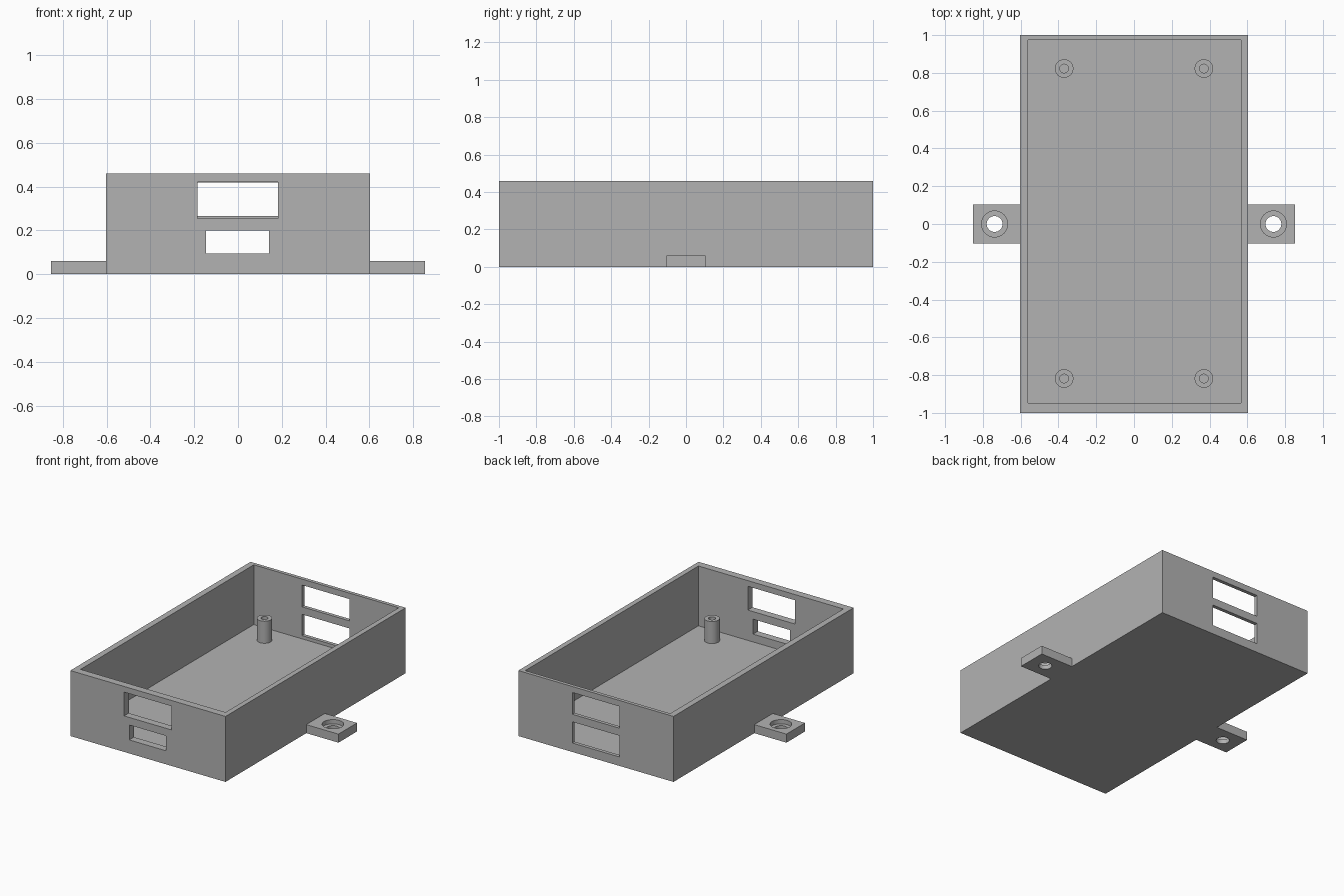
import bpy, bmesh, math

cube = bpy.data.objects.get("Cube")
if cube:
    bpy.data.objects.remove(cube, do_unlink=True)

# One plain grey plastic
GREY = (0.45, 0.45, 0.45, 1)
plastic = bpy.data.materials.new("grey_plastic")
plastic.use_nodes = True
plastic.diffuse_color = GREY
plastic.node_tree.nodes["Principled BSDF"].inputs["Base Color"].default_value = GREY


def finish(bm, name):
    bmesh.ops.recalc_face_normals(bm, faces=bm.faces)
    mesh = bpy.data.meshes.new(name)
    bm.to_mesh(mesh)
    bm.free()
    mesh.materials.append(plastic)
    obj = bpy.data.objects.new(name, mesh)
    bpy.context.collection.objects.link(obj)
    return obj


def box(name, x, y, z):
    """Box from (min, max) pairs along each axis."""
    bm = bmesh.new()
    bmesh.ops.create_cube(bm, size=1)
    for v in bm.verts:
        v.co = [r[0] if c < 0 else r[1] for c, r in zip(v.co, (x, y, z))]
    return finish(bm, name)


def lathe(name, profile, place, steps=48):
    """Turn a closed (radius, height) outline round the vertical axis."""
    bm = bmesh.new()
    rings = []
    for i in range(steps):
        a = math.tau * i / steps
        rings.append([bm.verts.new((r * math.cos(a), r * math.sin(a), z)) for r, z in profile])
    n = len(profile)
    for i in range(steps):
        p, q = rings[i], rings[(i + 1) % steps]
        for j in range(n):
            k = (j + 1) % n
            bm.faces.new((p[j], q[j], q[k], p[k]))
    bmesh.ops.remove_doubles(bm, verts=bm.verts, dist=1e-5)
    obj = finish(bm, name)
    obj.location = place
    return obj


def activate(obj):
    bpy.ops.object.select_all(action="DESELECT")
    obj.select_set(True)
    bpy.context.view_layer.objects.active = obj


def cut(target, cutter):
    cutter.hide_render = True
    bpy.context.view_layer.update()
    activate(target)
    mod = target.modifiers.new("cut", "BOOLEAN")
    mod.operation = "DIFFERENCE"
    mod.solver = "EXACT"
    mod.object = cutter
    bpy.ops.object.modifier_apply(modifier=mod.name)
    bpy.data.objects.remove(cutter, do_unlink=True)


def smooth(obj):
    activate(obj)
    bpy.ops.object.shade_smooth_by_angle(angle=math.radians(30))


HEIGHT, FLOOR, SIDE, TAB = 0.46, 0.04, 0.603, 0.06

# Open tray with uneven wall thickness
tray = box("tray", (-SIDE, SIDE), (-1, 1), (0, HEIGHT))
cut(tray, box("cavity", (-0.56, 0.567), (-0.948, 0.975), (FLOOR, 1)))

# Port windows in the front and back walls
front, back = (-1.1, -0.9), (0.9, 1.1)
windows = [
    ((-0.185, 0.183), front, (0.253, 0.42)),
    ((-0.145, 0.142), front, (0.095, 0.20)),
    ((-0.185, 0.183), back, (0.265, 0.418)),
    ((-0.185, 0.183), back, (0.063, 0.212)),
]
for w in windows:
    cut(tray, box("window_cutter", *w))

# Hollow board posts in the corners
post = [(0.023, 0), (0.049, 0), (0.049, 0.155), (0.023, 0.155)]
for x, side in ((-0.37, "right"), (0.37, "left")):
    for y, end in ((-0.818, "front"), (0.823, "back")):
        smooth(lathe(f"post_{end}_{side}", post, (x, y, FLOOR)))

# Mounting tabs with counterbored screw holes
bore = [(0, -0.05), (0.042, -0.05), (0.042, 0.03), (0.069, 0.03), (0.069, 0.1), (0, 0.1)]
for s, side in ((-1, "right"), (1, "left")):
    tab = box(f"mounting_tab_{side}", sorted((s * SIDE, s * 0.853)), (-0.103, 0.103), (0, TAB))
    cut(tab, lathe("bore_cutter", bore, (s * 0.738, 0, 0)))
    smooth(tab)
